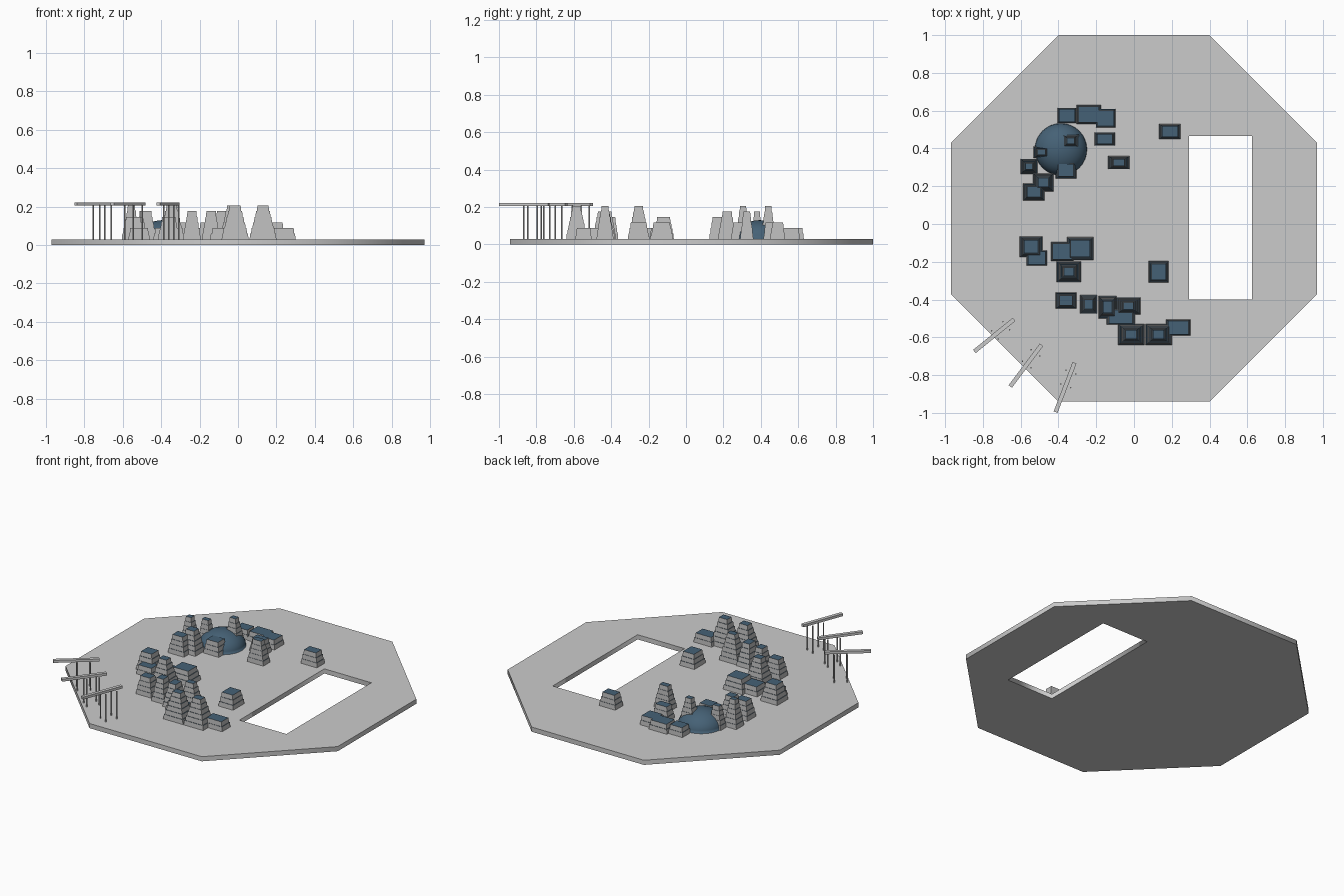
import bpy, bmesh, math
from mathutils import Vector

if "Cube" in bpy.data.objects:
    bpy.data.objects.remove(bpy.data.objects["Cube"])


def material(name, rgb):
    m = bpy.data.materials.new(name)
    m.diffuse_color = (*rgb, 1)
    m.use_nodes = True
    m.node_tree.nodes["Principled BSDF"].inputs["Base Color"].default_value = m.diffuse_color
    return m


blue = material("slate_blue", (0.06, 0.12, 0.18))
grey = material("stone_grey", (0.5, 0.5, 0.5))
SLAB = 0.03
TIER = 0.0292


def add(name, data):
    ob = bpy.data.objects.new(name, data)
    bpy.context.collection.objects.link(ob)
    return ob


def from_bmesh(name, bm, mats=()):
    me = bpy.data.meshes.new(name)
    bmesh.ops.recalc_face_normals(bm, faces=bm.faces[:])
    bm.to_mesh(me)
    bm.free()
    for m in mats:
        me.materials.append(m)
    return add(name, me)


# Octagonal slab with a rectangular opening
outline = [(-.4, 1), (.4, 1), (.97, .43), (.97, -.37), (.4, -.94), (-.4, -.94), (-.97, -.37), (-.97, .43)]
opening = [(.29, -.40), (.625, -.40), (.625, .465), (.29, .465)]
cu = bpy.data.curves.new("slab_profile", 'CURVE')
cu.dimensions = '2D'
cu.fill_mode = 'BOTH'
cu.extrude = SLAB / 2
for pts in (outline, opening):
    sp = cu.splines.new('POLY')
    sp.points.add(len(pts) - 1)
    for p, (x, y) in zip(sp.points, pts):
        p.co = (x, y, 0, 1)
    sp.use_cyclic_u = True
profile = add("slab_profile", cu)
bpy.context.view_layer.update()
me = bpy.data.meshes.new_from_object(profile.evaluated_get(bpy.context.evaluated_depsgraph_get()))
bpy.data.objects.remove(profile)
me.name = "slab"
add("slab", me).location.z = SLAB / 2


# Stepped towers: each tier is a slightly tapered block with a blue roof
def tower(i, x, y, w, d, tiers):
    bm = bmesh.new()
    for t in range(tiers):
        rings = []
        for k, s in ((t, 1 - .108 * t), (t + 1, .95 - .108 * t)):
            rings.append([bm.verts.new((x + sx * w / 2 * s, y + sy * d / 2 * s, SLAB + k * TIER))
                          for sx, sy in ((-1, -1), (1, -1), (1, 1), (-1, 1))])
        lo, hi = rings
        bm.faces.new(lo[::-1])
        bm.faces.new(hi).material_index = 1
        for a in range(4):
            b = (a + 1) % 4
            bm.faces.new((lo[a], lo[b], hi[b], hi[a]))
    from_bmesh(f"tower_{i:02d}", bm, (grey, blue))


# x, y, width, depth, tiers
back_towers = [
    (-.355, .575, .10, .08, 2), (-.24, .58, .13, .10, 2), (-.15, .56, .105, .10, 2),
    (-.155, .45, .11, .07, 3), (-.08, .325, .115, .07, 5), (.19, .49, .115, .08, 3),
    (-.335, .44, .10, .08, 6), (-.49, .38, .085, .06, 5), (-.555, .305, .09, .08, 6),
    (-.36, .285, .11, .09, 3), (-.48, .22, .11, .095, 5), (-.53, .17, .115, .09, 4)]
front_towers = [
    (-.545, -.12, .12, .11, 4), (-.515, -.18, .11, .08, 2), (-.38, -.145, .12, .10, 2),
    (-.285, -.13, .14, .12, 3), (-.345, -.253, .13, .11, 6), (.13, -.253, .105, .115, 3),
    (-.36, -.405, .11, .085, 4), (-.24, -.425, .09, .10, 5), (-.14, -.44, .095, .12, 5),
    (-.07, -.49, .15, .085, 2), (-.03, -.433, .13, .09, 6), (-.015, -.585, .14, .11, 6),
    (.13, -.585, .14, .11, 6), (.235, -.548, .13, .085, 2)]
for i, row in enumerate(back_towers + front_towers, 1):
    tower(i, *row)

# Low dome among the back towers
bm = bmesh.new()
bmesh.ops.create_uvsphere(bm, u_segments=32, v_segments=16, radius=1)
bmesh.ops.bisect_plane(bm, geom=bm.verts[:] + bm.edges[:] + bm.faces[:], plane_co=(0, 0, 0),
                       plane_no=(0, 0, -1), clear_outer=True)
for v in bm.verts:
    v.co = (-.387 + v.co.x * .138, .395 + v.co.y * .138, SLAB + v.co.z * .10)
for f in bm.faces:
    f.smooth = True
from_bmesh("dome", bm, (blue,))

# Three raised jetties overhanging the front-left corner, on slim posts
piers = [((-.635, -.505), (-.845, -.675)), ((-.49, -.64), (-.655, -.86)), ((-.315, -.735), (-.415, -.996))]
for i, (a, b) in enumerate(piers, 1):
    a, b = Vector(a), Vector(b)
    u = (b - a).normalized()
    n = Vector((-u.y, u.x))
    bm = bmesh.new()
    bmesh.ops.create_cube(bm, size=1)
    for v in bm.verts:
        p = (a + b) / 2 + u * v.co.x * (b - a).length + n * v.co.y * .022
        v.co = (p.x, p.y, .213 + v.co.z * .016)
    from_bmesh(f"jetty_beam_{i}", bm)
    bm = bmesh.new()
    for dist in (.053, .13):
        for side in (-.028, .028):
            p = a + u * dist + n * side
            r = bmesh.ops.create_cone(bm, cap_ends=True, segments=8, radius1=.004, radius2=.004, depth=.178)
            bmesh.ops.translate(bm, verts=r["verts"], vec=(p.x, p.y, SLAB + .089))
    from_bmesh(f"jetty_posts_{i}", bm)
